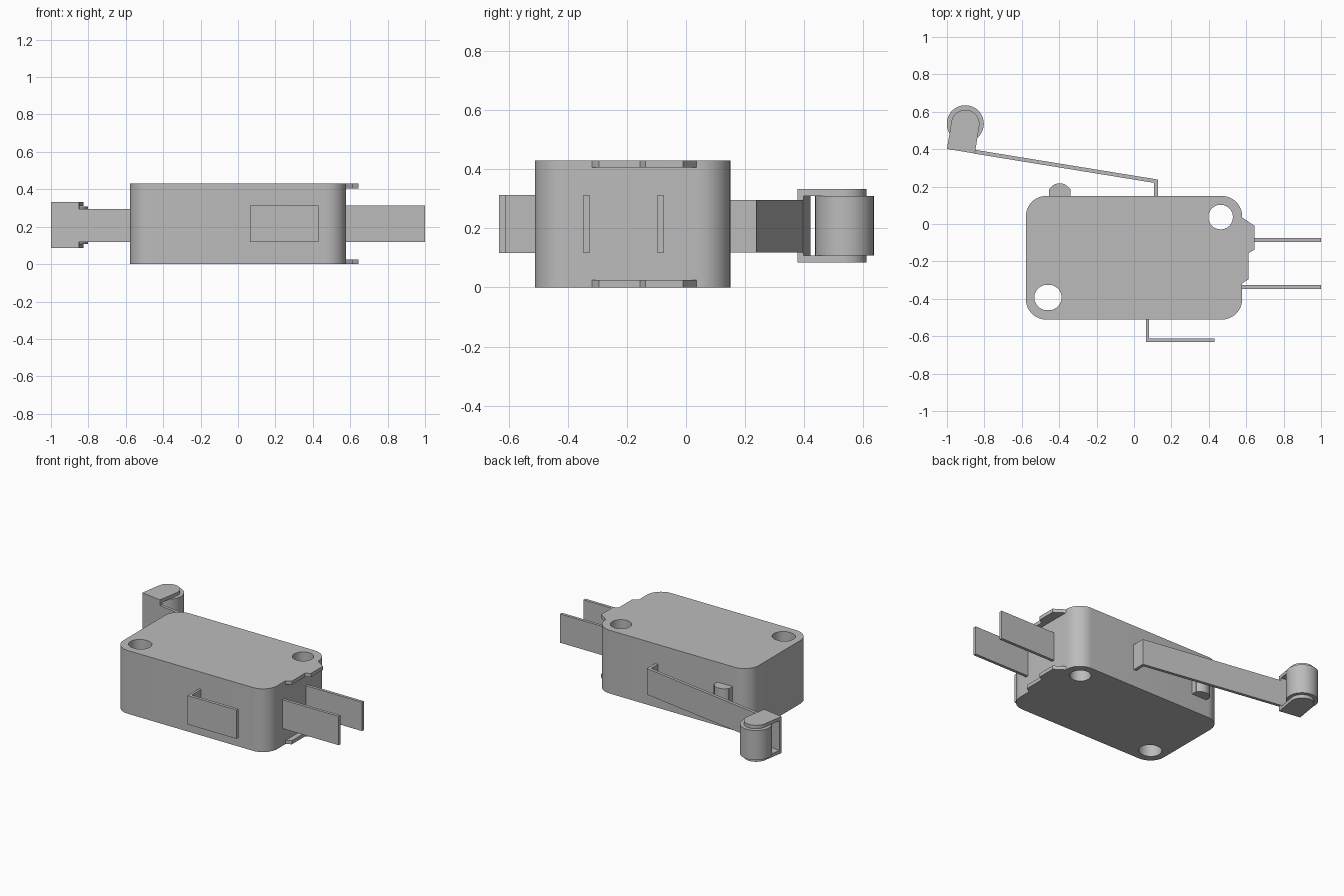
import bpy, bmesh, math
from mathutils import Matrix, Vector

if "Cube" in bpy.data.objects:
    bpy.data.objects.remove(bpy.data.objects["Cube"], do_unlink=True)

grey = bpy.data.materials.new("plain grey")
grey.use_nodes = True
COLOUR = (0.5, 0.5, 0.5, 1)
grey.diffuse_color = COLOUR
grey.node_tree.nodes["Principled BSDF"].inputs["Base Color"].default_value = COLOUR


def arc(cx, cy, r, start, end, steps=12):
    """Points along an arc, angles in degrees."""
    angles = [math.radians(start + (end - start) * i / steps) for i in range(steps + 1)]
    return [(cx + r * math.cos(a), cy + r * math.sin(a)) for a in angles]


def rounded_box(x0, x1, y0, y1, r):
    corners = [(x1 - r, y1 - r), (x0 + r, y1 - r), (x0 + r, y0 + r), (x1 - r, y0 + r)]
    return [p for i, (cx, cy) in enumerate(corners)
            for p in arc(cx, cy, r, 90 * i, 90 * i + 90)]


def prism(name, outline, z0, z1):
    """Extrude a plan outline from z0 up to z1."""
    bm = bmesh.new()
    face = bm.faces.new([bm.verts.new((x, y, z0)) for x, y in outline])
    top = bmesh.ops.extrude_face_region(bm, geom=[face])["geom"]
    verts = [v for v in top if isinstance(v, bmesh.types.BMVert)]
    bmesh.ops.translate(bm, vec=(0, 0, z1 - z0), verts=verts)
    bmesh.ops.remove_doubles(bm, verts=bm.verts, dist=0.0001)
    bmesh.ops.recalc_face_normals(bm, faces=bm.faces)
    mesh = bpy.data.meshes.new(name)
    bm.to_mesh(mesh)
    bm.free()
    mesh.materials.append(grey)
    obj = bpy.data.objects.new(name, mesh)
    bpy.context.collection.objects.link(obj)
    return obj


def smooth(obj):
    bpy.ops.object.select_all(action="DESELECT")
    obj.select_set(True)
    bpy.context.view_layer.objects.active = obj
    bpy.ops.object.shade_smooth_by_angle(angle=math.radians(30))


# Housing with a round and a slotted mounting hole
HEIGHT = 0.43
RIGHT, BACK, FRONT = 0.578, 0.15, -0.511
body = prism("housing", rounded_box(-RIGHT, RIGHT, FRONT, BACK, 0.108), 0, HEIGHT)
round_hole = arc(0.463, 0.037, 0.066, 0, 345, 23)
slot_hole = arc(-0.455, -0.393, 0.068, -90, 90) + arc(-0.465, -0.393, 0.068, 90, 270)
for name, outline in (("round_hole", round_hole), ("slot_hole", slot_hole)):
    cutter = prism(name + "_cutter", outline, -0.1, HEIGHT + 0.1)
    cutter.hide_render = True
    mod = body.modifiers.new(name, "BOOLEAN")
    mod.operation, mod.solver, mod.object = "DIFFERENCE", "EXACT", cutter
    bpy.context.view_layer.objects.active = body
    bpy.ops.object.modifier_apply(modifier=name)
    bpy.data.objects.remove(cutter, do_unlink=True)
smooth(body)

# Thin stepped lips over and under the terminals
lip = [(RIGHT, 0.035), (0.645, -0.01), (0.645, -0.137), (0.613, -0.155),
       (0.613, -0.295), (RIGHT, -0.318)]
prism("lower_lip", lip, 0, 0.025)
prism("upper_lip", lip, HEIGHT - 0.025, HEIGHT)

# Flat terminals on the left end and the bent one on the front
T0, T1 = 0.117, 0.313
for name, y in (("back_terminal", -0.086), ("front_terminal", -0.337)):
    prism(name, [(0.56, y - 0.01), (1, y - 0.01), (1, y + 0.01), (0.56, y + 0.01)], T0, T1)
prism("bent_terminal", [(0.064, -0.5), (0.064, -0.632), (0.431, -0.632),
                        (0.431, -0.611), (0.081, -0.611), (0.081, -0.5)], T0, T1)

# Plunger with a domed tip
L0, L1 = 0.118, 0.295
smooth(prism("plunger", [(-0.455, 0.13), (-0.34, 0.13), (-0.34, 0.188)]
             + arc(-0.3975, 0.155, 0.063, 32, 148)
             + [(-0.455, 0.188)], L0, L1))

# Sloping lever with its upright root
SLOPE = -0.1626
END = -0.853
def lever_y(x):
    return 0.22 + SLOPE * (x - 0.107)

prism("lever_arm", [(0.107, 0.14), (0.128, 0.14), (0.128, lever_y(0.128) + 0.021),
                    (END, lever_y(END) + 0.021), (END, lever_y(END)),
                    (0.107, lever_y(0.107))], L0, L1)

# Roller fork: wide web and two rounded cheeks, drawn along the lever's tilt
tilt = Matrix.Rotation(math.atan(SLOPE), 2)
def on_lever(points):
    return [tuple(Vector((-0.9255, 0.389)) + tilt @ Vector(p)) for p in points]

W = 0.0755
prism("fork_web", on_lever([(-W, 0), (W, 0), (W, 0.021), (-W, 0.021)]), 0.108, 0.31)
cheek = on_lever([(-W, 0), (W, 0)] + arc(0, 0.148, W, 0, 180, 20))
smooth(prism("lower_cheek", cheek, 0.085, 0.108))
smooth(prism("upper_cheek", cheek, 0.31, 0.333))

# Roller
smooth(prism("roller", arc(-0.902, 0.536, 0.099, 0, 352.5, 47), 0.108, 0.309))
